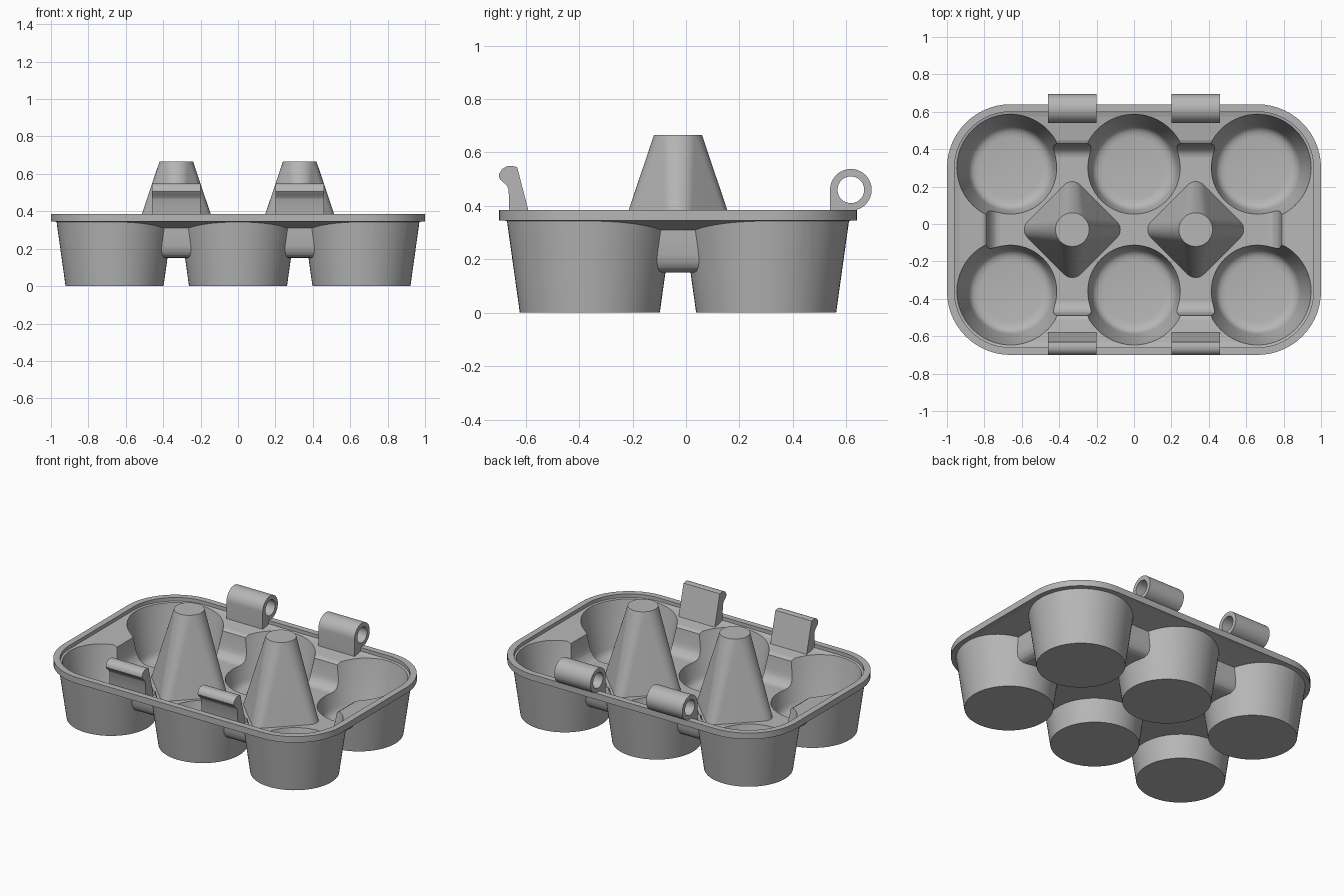
import bpy, bmesh, math

if "Cube" in bpy.data.objects:
    bpy.data.objects.remove(bpy.data.objects["Cube"], do_unlink=True)

grey = bpy.data.materials.new("plain_grey")
grey.use_nodes = True
colour = (0.47, 0.47, 0.47, 1)
grey.diffuse_color = colour
grey.node_tree.nodes["Principled BSDF"].inputs["Base Color"].default_value = colour

PITCH = 0.33        # half the distance between neighbouring cups
MID_Y = -0.03       # centre line of the tray


def make_object(name, bm):
    bmesh.ops.remove_doubles(bm, verts=bm.verts, dist=1e-5)
    bmesh.ops.recalc_face_normals(bm, faces=bm.faces)
    mesh = bpy.data.meshes.new(name)
    bm.to_mesh(mesh)
    bm.free()
    mesh.materials.append(grey)
    ob = bpy.data.objects.new(name, mesh)
    bpy.context.collection.objects.link(ob)
    return ob


def ring(bm, cx, cy, hx, hy, r, z, turn=0.0, steps=14):
    """Rounded rectangle; half sizes of zero give a circle."""
    verts = []
    for q, (sx, sy) in enumerate([(1, 1), (-1, 1), (-1, -1), (1, -1)]):
        for i in range(steps + 1):
            a = (q + i / steps) * math.pi / 2
            x, y = sx * hx + r * math.cos(a), sy * hy + r * math.sin(a)
            verts.append(bm.verts.new((cx + x * math.cos(turn) - y * math.sin(turn),
                                       cy + x * math.sin(turn) + y * math.cos(turn), z)))
    return verts


def loft(name, cx, cy, sections, turn=0.0):
    """Closed solid through sections (hx, hy, r, z)."""
    bm = bmesh.new()
    rings = [ring(bm, cx, cy, *s, turn=turn) for s in sections]
    for a, b in zip(rings, rings[1:]):
        for i in range(len(a)):
            j = (i + 1) % len(a)
            bm.faces.new((a[i], a[j], b[j], b[i]))
    bm.faces.new(rings[0])
    bm.faces.new(rings[-1])
    return make_object(name, bm)


def extrude_x(name, cx, width, profile):
    """Solid from a (y, z) profile swept along x."""
    bm = bmesh.new()
    ends = [[bm.verts.new((cx + s * width / 2, y, z)) for y, z in profile] for s in (-1, 1)]
    for i in range(len(profile)):
        j = (i + 1) % len(profile)
        bm.faces.new((ends[0][i], ends[0][j], ends[1][j], ends[1][i]))
    for e in ends:
        bm.faces.new(e)
    return make_object(name, bm)


def combine(ob, tool, operation):
    mod = ob.modifiers.new("combine", "BOOLEAN")
    mod.operation, mod.solver, mod.object = operation, "EXACT", tool
    bpy.context.view_layer.objects.active = ob
    bpy.ops.object.modifier_apply(modifier=mod.name)
    bpy.data.objects.remove(tool, do_unlink=True)


def smooth(ob):
    bpy.ops.object.select_all(action="DESELECT")
    ob.select_set(True)
    bpy.context.view_layer.objects.active = ob
    bpy.ops.object.shade_smooth_by_angle(angle=math.radians(32))


def circle(cy, cz, r, n=40):
    return [(cy + r * math.cos(2 * math.pi * i / n), cz + r * math.sin(2 * math.pi * i / n))
            for i in range(n)]


# Tray: every section is an offset of the rectangle through the cup centres
outer = [(.34, .385), (.34, .345), (.32, .345), (.15, .31), (.147, .22),
         (.141, .19), (.128, .167), (.108, .154), (.08, .15)]
inner = [(.30, .45), (.30, .362), (.275, .355), (.15, .338), (.13, .325),
         (.12, .24), (.112, .21), (.098, .187), (.08, .175), (.055, .17)]
span = lambda prof: [(2 * PITCH, PITCH, r, z) for r, z in prof]
tray = loft("tray", 0, MID_Y, span(outer))

# Cups: tapered outside, rounded floor inside
cup_outer = [(.262, 0), (.311, .35)]
cup_inner = [(.165, .032), (.190, .036), (.208, .045), (.220, .060), (.228, .080), (.290, .372)]
centres = [(x * 2 * PITCH, MID_Y + s * PITCH) for x in (-1, 0, 1) for s in (-1, 1)]
for x, y in centres:
    combine(tray, loft("cup", x, y, [(0, 0, r, z) for r, z in cup_outer]), "UNION")
combine(tray, loft("hollow", 0, MID_Y, span(inner)), "DIFFERENCE")
for x, y in centres:
    combine(tray, loft("hollow", x, y, [(0, 0, r, z) for r, z in cup_inner]), "DIFFERENCE")
smooth(tray)

clip_profile = [(-.58, .345), (-.632, .545), (-.65, .549), (-.67, .548), (-.688, .538),
                (-.699, .52), (-.70, .507), (-.693, .496), (-.672, .478), (-.664, .462),
                (-.66, .345)]
corner = 0.2 / math.sqrt(2)

for side, x in (("right", -PITCH), ("left", PITCH)):
    # Divider post: rounded diamond foot blending to a round top
    smooth(loft(side + "_post", x, MID_Y,
                [(corner, corner, .06, .16), (0, 0, .09, .665)], turn=math.pi / 4))
    # Front clip
    smooth(extrude_x(side + "_clip", x, .26, clip_profile))
    # Back hinge loop on its foot
    hinge = extrude_x(side + "_hinge", x, .26, circle(.617, .46, .078))
    foot = extrude_x("foot", x, .26, [(.539, .35), (.635, .35), (.635, .46), (.539, .46)])
    combine(hinge, foot, "UNION")
    combine(hinge, extrude_x("bore", x, .4, circle(.617, .46, .05)), "DIFFERENCE")
    smooth(hinge)
